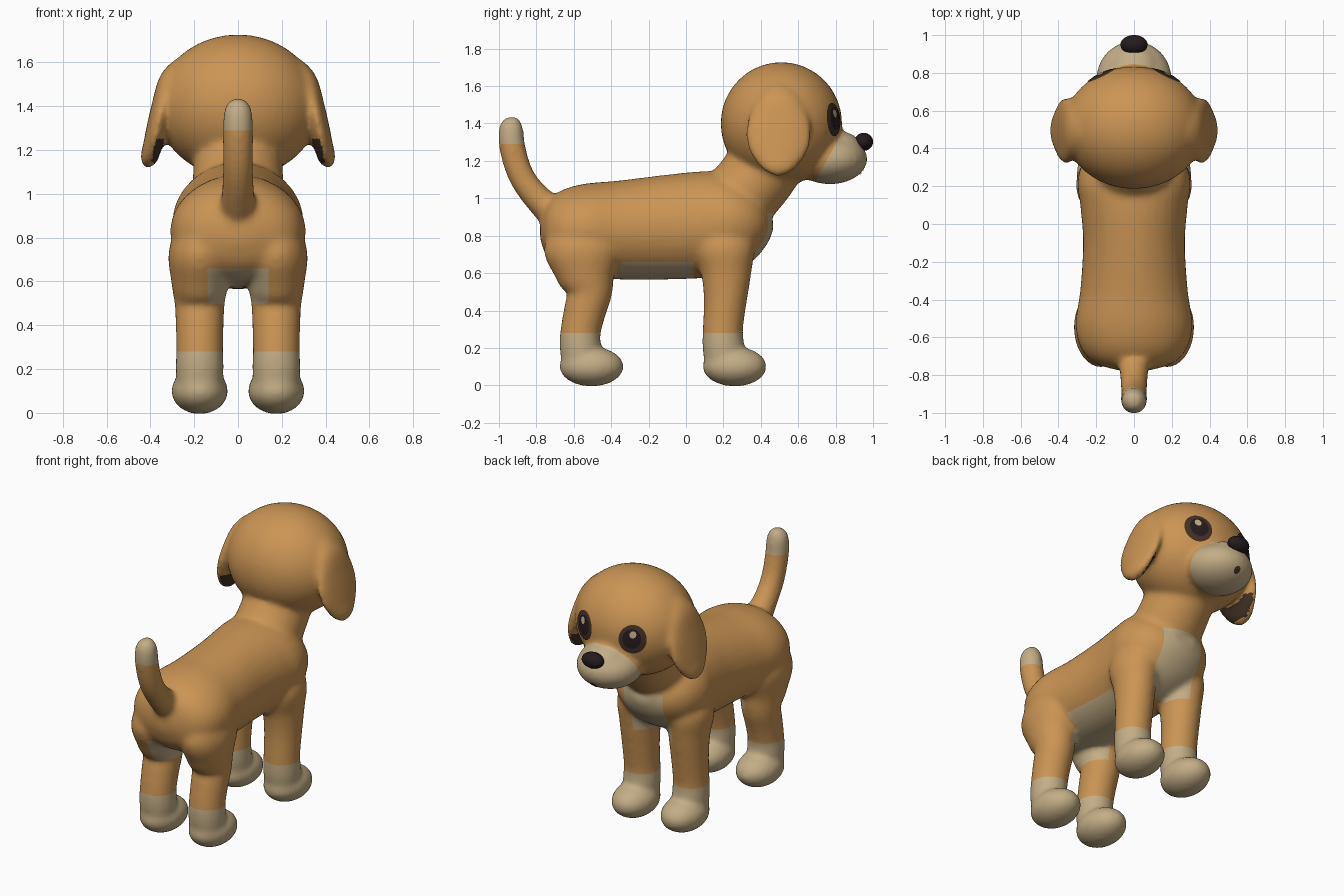
import bpy, bmesh, math
from mathutils import Vector, Matrix
from mathutils.bvhtree import BVHTree

if "Cube" in bpy.data.objects:
    bpy.data.objects.remove(bpy.data.objects["Cube"])


def material(name, rgb):
    m = bpy.data.materials.new(name)
    m.use_nodes = True
    m.diffuse_color = (*rgb, 1)
    m.node_tree.nodes["Principled BSDF"].inputs["Base Color"].default_value = (*rgb, 1)
    return m


TAN = material("tan fur", (0.60, 0.30, 0.09))
CREAM = material("cream fur", (0.55, 0.42, 0.24))
DARK = material("dark brown", (0.055, 0.03, 0.018))
BLACK = material("nose black", (0.018, 0.011, 0.013))


def make_object(name, bm, *mats):
    mesh = bpy.data.meshes.new(name)
    bm.to_mesh(mesh)
    for m in mats:
        mesh.materials.append(m)
    obj = bpy.data.objects.new(name, mesh)
    bpy.context.collection.objects.link(obj)
    return obj


def smooth(bm):
    for f in bm.faces:
        f.smooth = True


def ellipsoid(bm, centre, radii):
    m = Matrix.Translation(centre) @ Matrix.Diagonal((*radii, 1))
    bmesh.ops.create_uvsphere(bm, u_segments=40, v_segments=24, radius=1, matrix=m)


def spline(keys, steps=5):
    """Catmull-Rom interpolation of equal-length tuples."""
    keys = [Vector(k) for k in keys]
    out = []
    for i in range(len(keys) - 1):
        a, b, c, d = (keys[min(max(i + j, 0), len(keys) - 1)] for j in (-1, 0, 1, 2))
        for n in range(steps):
            t = n / steps
            out.append(b + (c - a) * t / 2 + (a * 2 - b * 5 + c * 4 - d) * t * t / 2
                       + (b * 3 - a - c * 3 + d) * t ** 3 / 2)
    return out + [keys[-1]]


def loft(bm, axis, keys, place, n=32):
    """Elliptic rings along a path; keys are (u, v, axis radius, other radius)."""
    pts = spline(keys)
    centres = [Vector(place(p[0], p[1])) for p in pts]
    axis = Vector(axis)
    rings = []
    for i, p in enumerate(pts):
        tangent = centres[min(i + 1, len(pts) - 1)] - centres[max(i - 1, 0)]
        other = axis.cross(tangent).normalized()
        ring = []
        for k in range(n):
            a = math.tau * k / n
            ring.append(bm.verts.new(centres[i] + axis * (max(p[2], 0.008) * math.cos(a))
                                     + other * (max(p[3], 0.008) * math.sin(a))))
        rings.append(ring)
    for r, q in zip(rings, rings[1:]):
        for k in range(n):
            bm.faces.new((r[k], r[(k + 1) % n], q[(k + 1) % n], q[k]))
    bm.faces.new(rings[0])
    bm.faces.new(rings[-1])


bm = bmesh.new()
X, Y = (1, 0, 0), (0, 1, 0)


def mid(y, z):
    return (0, y, z)


# Torso, neck and tail
loft(bm, X, [(-.78, .83, .06, .05), (-.74, .83, .20, .15), (-.66, .83, .28, .215),
             (-.53, .83, .31, .25), (-.35, .83, .285, .265), (-.1, .845, .27, .28),
             (.1, .86, .285, .285), (.22, .87, .30, .27), (.33, .88, .27, .22),
             (.41, .89, .2, .14), (.46, .9, .08, .05)], mid)
loft(bm, X, [(.15, .88, .22, .2), (.3, 1.02, .21, .2), (.42, 1.17, .2, .2),
             (.5, 1.3, .18, .18)], mid)
loft(bm, X, [(-.64, .86, .1, .1), (-.72, .93, .085, .085), (-.82, 1.03, .072, .073),
             (-.89, 1.14, .07, .07), (-.93, 1.28, .07, .07), (-.935, 1.37, .066, .066),
             (-.93, 1.42, .045, .045), (-.93, 1.44, .01, .01)], mid)

# Skull, muzzle and bridge
ellipsoid(bm, (0, .51, 1.4), (.372, .325, .328))
ellipsoid(bm, (0, .77, 1.21), (.2, .2, .135))
ellipsoid(bm, (0, .83, 1.27), (.13, .11, .085))

for s in (1, -1):
    def leg(y, z):
        return (s * .175, y, z)

    def ear(x, z):
        return (s * x, .495, z)

    # Front and rear legs with paws
    loft(bm, X, [(.2, .9, .06, .08), (.205, .75, .13, .16), (.215, .6, .118, .135),
                 (.21, .45, .11, .115), (.197, .3, .107, .108), (.2, .2, .11, .112),
                 (.21, .08, .1, .1)], leg)
    loft(bm, X, [(-.56, .95, .06, .1), (-.55, .75, .14, .21), (-.535, .6, .13, .165),
                 (-.515, .5, .115, .122), (-.54, .4, .11, .113), (-.565, .28, .107, .108),
                 (-.565, .2, .11, .11), (-.56, .08, .1, .1)], leg)
    for y in (.26, -.505):
        ellipsoid(bm, (s * .175, y, .1), (.13, .172, .106))
    # Hanging ears
    loft(bm, Y, [(.26, 1.6, .06, .03), (.31, 1.52, .12, .05), (.345, 1.4, .17, .05),
                 (.37, 1.3, .172, .048), (.39, 1.22, .14, .044), (.41, 1.15, .08, .038),
                 (.42, 1.12, .02, .012)], ear)

# Fuse everything into one soft skin
bmesh.ops.recalc_face_normals(bm, faces=bm.faces[:])
body = make_object("puppy_body", bm, TAN, CREAM, DARK)
bm.free()
remesh = body.modifiers.new("fuse", 'REMESH')
remesh.mode = 'VOXEL'
remesh.voxel_size = 0.014
soften = body.modifiers.new("soften", 'SMOOTH')
soften.factor = 0.5
soften.iterations = 15
bpy.context.view_layer.update()
evaluated = body.evaluated_get(bpy.context.evaluated_depsgraph_get())
bm = bmesh.new()
bm.from_mesh(evaluated.to_mesh())
evaluated.to_mesh_clear()
body.modifiers.clear()

# Cut clean borders for the cream markings
muzzle_edge = Vector((0, 1, -.55))
cuts = [((0, 0, z), (0, 0, 1)) for z in (.28, .66, .92, 1.29, 1.36)]
cuts += [((0, y, 0), Y) for y in (-.35, .04)]
cuts += [((x, 0, 0), X) for x in (-.14, .14)]
cuts.append(((0, .79, 1.27), muzzle_edge))
for co, no in cuts:
    bmesh.ops.bisect_plane(bm, geom=bm.verts[:] + bm.edges[:] + bm.faces[:],
                           plane_co=co, plane_no=no)


def fur(c, n):
    x = abs(c.x)
    paw = c.z < .28
    tail_tip = c.y < -.8 and c.z > 1.29
    muzzle = 1 < c.z < 1.36 and (c - Vector((0, .79, 1.27))).dot(muzzle_edge) > 0 and c.y > .6
    chest = .58 < c.z < .92 and c.y > .2 and x < .14
    belly = .5 < c.z < .66 and (-.35 < c.y < .04 or (c.y < -.3 and x < .14))
    if x > .34 and 1.14 < c.z < 1.25 and c.y > .3 and n.x * c.x < -.3 * x:
        return 2
    return 1 if paw or tail_tip or muzzle or chest or belly else 0


bm.normal_update()
for f in bm.faces:
    f.material_index = fur(f.calc_center_median(), f.normal)
smooth(bm)
bm.to_mesh(body.data)
skin = BVHTree.FromBMesh(bm)
bm.free()


def decal(name, cx, cz, rx, rz, lift, mat):
    """Thin round plate laid on the face."""
    d = bmesh.new()
    bmesh.ops.create_grid(d, x_segments=12, y_segments=12, size=1)
    for v in d.verts:
        u, w = v.co.x, v.co.y
        x = cx - rx * u * math.sqrt(1 - w * w / 2)
        z = cz + rz * w * math.sqrt(1 - u * u / 2)
        hit, normal, _, _ = skin.ray_cast(Vector((x, 2, z)), Vector((0, -1, 0)))
        v.co = hit + normal * lift
    smooth(d)
    make_object(name, d, mat)
    d.free()


# Eyes and mouth
for side, s in (("left", 1), ("right", -1)):
    decal(side + "_eye", s * .17, 1.42, .075, .088, .004, DARK)
    decal(side + "_pupil", s * .168, 1.425, .05, .06, .006, BLACK)
    decal(side + "_eye_glint", s * .175, 1.452, .018, .021, .008, CREAM)
decal("mouth", 0, 1.14, .02, .018, .004, DARK)

# Nose
bm = bmesh.new()
ellipsoid(bm, (0, .95, 1.302), (.072, .05, .048))
smooth(bm)
make_object("nose", bm, BLACK)
bm.free()
